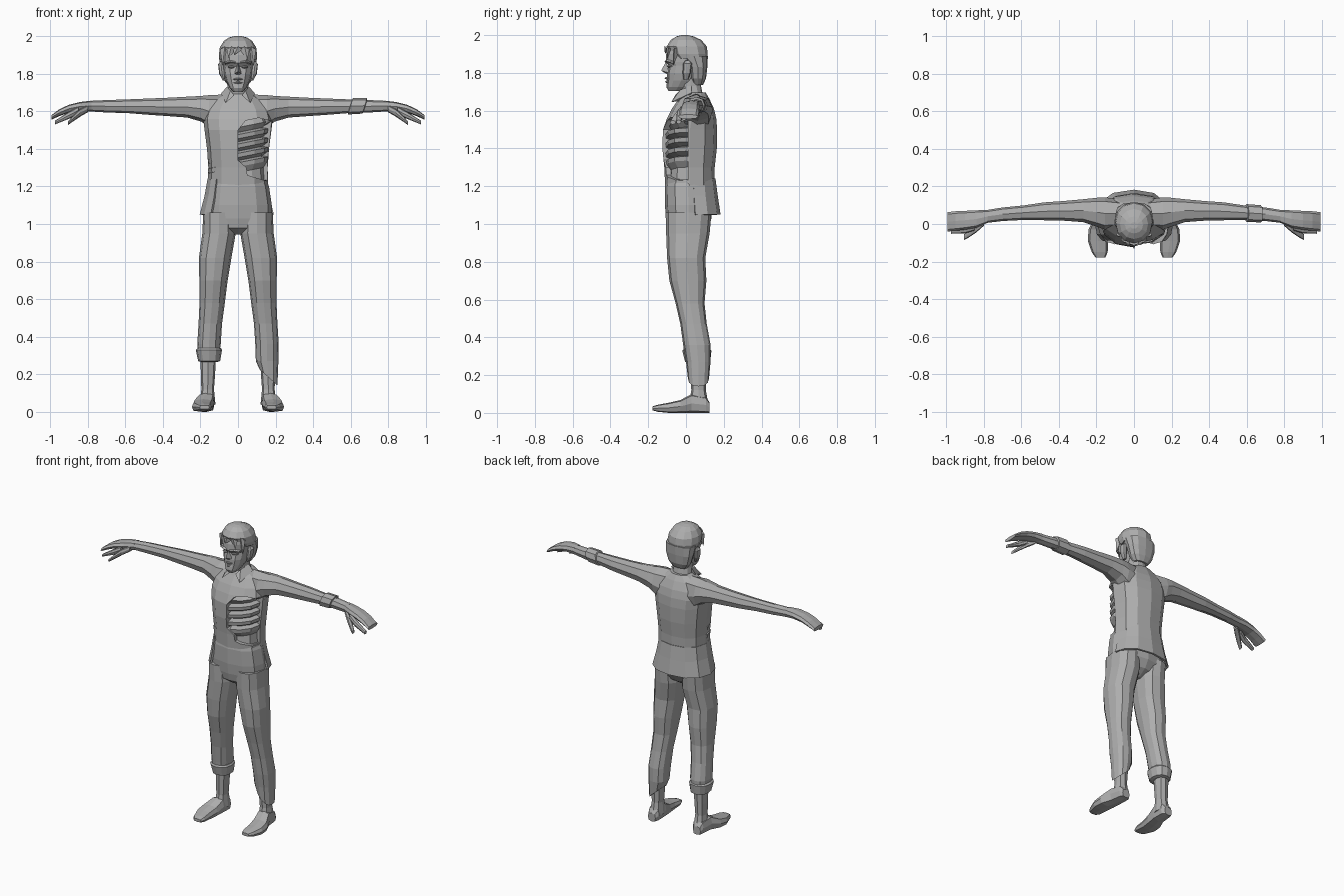
import bpy, bmesh, math
from mathutils import Vector

grey = bpy.data.materials.new("plain_grey")
grey.diffuse_color = (0.42, 0.42, 0.42, 1)


def add(name, verts, faces):
    me = bpy.data.meshes.new(name)
    me.from_pydata(verts, [], faces)
    bm = bmesh.new()
    bm.from_mesh(me)
    bmesh.ops.recalc_face_normals(bm, faces=bm.faces)
    bm.to_mesh(me)
    bm.free()
    me.materials.append(grey)
    ob = bpy.data.objects.new(name, me)
    bpy.context.collection.objects.link(ob)
    return ob


def loft(name, axis, rings, n=12, power=0.85, flip=1, warp=None):
    """Closed skin through rings (position, a0, a1, b0, b1) along an axis."""
    verts = []
    for p, a0, a1, b0, b1 in rings:
        for i in range(n):
            t = 2 * math.pi * i / n
            c, s = math.cos(t), math.sin(t)
            a = (a0 + a1) / 2 + (a1 - a0) / 2 * math.copysign(abs(c) ** power, c)
            b = (b0 + b1) / 2 + (b1 - b0) / 2 * math.copysign(abs(s) ** power, s)
            v = Vector({"x": (p, a, b), "y": (a, p, b), "z": (a, b, p)}[axis])
            if warp:
                v = warp(v)
            verts.append((v.x * flip, v.y, v.z))
    m = len(rings)
    faces = [(k * n + i, k * n + (i + 1) % n, (k + 1) * n + (i + 1) % n, (k + 1) * n + i)
             for k in range(m - 1) for i in range(n)]
    faces += [tuple(range(n)), tuple(range((m - 1) * n, m * n))]
    return add(name, verts, faces)


def sym(z, w, y0, y1):
    return (z, -w, w, y0, y1)


# shirt body, with the torn opening cut out of its left front
torso = loft("shirt_body", "z", [
    sym(1.14, .165, -.105, .15), sym(1.2, .16, -.11, .15), sym(1.3, .158, -.115, .152),
    sym(1.4, .165, -.125, .163), sym(1.5, .178, -.122, .165), sym(1.56, .185, -.10, .16),
    sym(1.61, .17, -.075, .148), sym(1.66, .13, -.04, .125), sym(1.695, .07, -.02, .105)])
outline = [(0, 1.34), (0, 1.5), (.04, 1.55), (.11, 1.565), (.17, 1.55), (.25, 1.5),
           (.25, 1.25), (.15, 1.23), (.05, 1.26), (.045, 1.3)]
k = len(outline)
cutter = add("opening_cutter", [(x, y, z) for y in (-.3, .01) for x, z in outline],
             [tuple(range(k)), tuple(range(k, 2 * k))] +
             [(i, (i + 1) % k, k + (i + 1) % k, k + i) for i in range(k)])
mod = torso.modifiers.new("opening", "BOOLEAN")
mod.object, mod.operation, mod.solver = cutter, "DIFFERENCE", "EXACT"
bpy.context.view_layer.objects.active = torso
bpy.ops.object.modifier_apply(modifier="opening")
bpy.data.objects.remove(cutter)

# ribs showing in the opening
ribs = [sym(1.20, .14, -.095, .1), sym(1.29, .135, -.085, .1)]
for i in range(4):
    z = 1.32 + i * .05
    ribs += [sym(z, .157, -.105, .1), sym(z + .022, .16, -.108, .1), sym(z + .034, .13, -.07, .1)]
ribs += [sym(1.53, .155, -.09, .1), sym(1.58, .13, -.05, .1)]
loft("rib_cage", "z", ribs, warp=lambda v: Vector((v.x, v.y, v.z + .2 * (v.x - .08))))

# loose shirt tail round the back and right side
arc = [math.radians(a) for a in (5, 30, 60, 90, 120, 150, 180, 210, 228)]
tail = []
for z, w, y0, y1 in [(1.24, .156, -.108, .15), (1.15, .172, -.115, .162), (1.05, .198, -.118, .177)]:
    for t in arc:
        c, s = math.cos(t), math.sin(t)
        wx = w - .012 if c > 0 else w
        tail.append((wx * math.copysign(abs(c) ** .85, c),
                     (y0 + y1) / 2 + (y1 - y0) / 2 * math.copysign(abs(s) ** .85, s), z))
q = len(arc)
shirt_tail = add("shirt_tail", tail, [(r * q + i, r * q + i + 1, r * q + q + i + 1, r * q + q + i)
                                      for r in range(2) for i in range(q - 1)])
solid = shirt_tail.modifiers.new("thickness", "SOLIDIFY")
solid.thickness, solid.offset = .012, 0

# trousers
loft("trouser_hips", "z", [
    sym(.945, .03, -.05, .05), sym(.98, .13, -.095, .105), sym(1.03, .182, -.105, .135),
    sym(1.1, .18, -.112, .14), sym(1.2, .165, -.112, .13), sym(1.235, .15, -.105, .12)])
upper = [(1.06, .02, .185, -.108, .135), (.95, .012, .19, -.105, .125), (.82, .035, .208, -.1, .102),
         (.7, .055, .206, -.088, .108), (.58, .07, .205, -.055, .098), (.47, .085, .21, -.03, .11),
         (.36, .092, .217, -.015, .13)]
loft("right_trouser_leg", "z", upper + [(.3, .1, .21, -.008, .128)], flip=-1)
loft("trouser_cuff", "z", [(.34, .092, .215, -.012, .125), (.33, .085, .225, -.02, .135),
                           (.27, .095, .212, -.005, .128), (.265, .11, .195, .01, .11)], flip=-1)


def ragged(v):
    if v.z < .25:
        v.z -= .9 * (v.x - .155)
    return v


loft("left_trouser_leg", "z", upper + [(.27, .095, .215, 0, .13), (.19, .115, .21, .01, .122)], warp=ragged)

for flip, side in ((-1, "right"), (1, "left")):
    # ankles and shoes
    loft(side + "_ankle", "z", [(.04, .12, .205, .015, .12), (.12, .128, .195, .028, .105),
                                (.2, .122, .198, .025, .108), (.34, .115, .2, .02, .115)], 8, .8, flip)
    loft(side + "_shoe", "y", [
        (.125, .14, .195, 0, .055), (.105, .125, .205, 0, .085), (.03, .125, .215, 0, .1),
        (-.03, .13, .242, 0, .068), (-.09, .138, .246, 0, .054), (-.15, .14, .225, .006, .043),
        (-.178, .152, .205, .014, .034)], 8, .6, flip)

    # sleeves and arms
    loft(side + "_arm", "x", [
        (.07, -.02, .13, 1.47, 1.69), (.155, -.03, .142, 1.515, 1.686), (.195, -.015, .14, 1.545, 1.682),
        (.27, .01, .132, 1.567, 1.678), (.38, .018, .122, 1.575, 1.672), (.48, .02, .115, 1.582, 1.668),
        (.58, .022, .1, 1.59, 1.664), (.7, .016, .088, 1.594, 1.66), (.8, .004, .072, 1.6, 1.655)],
        8, .85, flip)
    # hand, fingers and thumb
    loft(side + "_hand", "x", [
        (.78, .006, .074, 1.6, 1.657), (.84, -.02, .073, 1.602, 1.65), (.9, -.03, .07, 1.593, 1.635),
        (.95, -.036, .068, 1.575, 1.612), (.993, -.04, .063, 1.556, 1.58)], 8, .7, flip)
    loft(side + "_thumb", "x", [
        (.8, -.01, .03, 1.595, 1.632), (.84, -.045, 0, 1.572, 1.613),
        (.88, -.072, -.035, 1.545, 1.575), (.905, -.085, -.055, 1.527, 1.548)], 8, .8, flip)
    loft(side + "_forefinger", "x", [
        (.85, -.035, .005, 1.585, 1.625), (.9, -.05, -.015, 1.56, 1.598),
        (.975, -.052, -.025, 1.53, 1.55)], 8, .8, flip)

    # ears, collar points, brows and eyes
    loft(side + "_ear", "z", [(1.765, .068, .082, -.012, .012), (1.8, .07, .1, -.018, .025),
                              (1.85, .075, .106, -.015, .032), (1.865, .078, .095, -.005, .02)], 8, .8, flip)
    f = flip
    add(side + "_collar", [(.02 * f, -.055, 1.685), (.065 * f, -.078, 1.645), (.09 * f, .03, 1.695),
                           (.06 * f, .03, 1.73), (.04 * f, -.03, 1.71), (.06 * f, .02, 1.66)],
        [(0, 1, 4), (1, 2, 3, 4), (0, 5, 1), (1, 5, 2), (2, 5, 3), (3, 5, 0, 4)])
    loft(side + "_brow", "x", [(.012, -.115, -.09, 1.852, 1.866), (.04, -.11, -.085, 1.856, 1.872),
                               (.068, -.085, -.06, 1.85, 1.864)], 4, 1, flip)
    loft(side + "_eye", "x", [(.018, -.097, -.08, 1.833, 1.838), (.034, -.1, -.08, 1.828, 1.845),
                              (.054, -.087, -.07, 1.833, 1.838)], 8, 1, flip)

# torn band on the left forearm
loft("forearm_band", "x", [(.595, .03, .09, 1.595, 1.65), (.6, .012, .106, 1.583, 1.672),
                           (.675, .008, .1, 1.588, 1.672), (.68, .02, .085, 1.6, 1.65)], 8,
     warp=lambda v: Vector((v.x + .3 * (v.z - 1.63), v.y, v.z)))

# neck and head
loft("neck", "z", [sym(1.64, .08, -.03, .1), sym(1.69, .062, -.022, .088),
                   sym(1.73, .055, -.03, .08), sym(1.8, .055, -.03, .08)])
loft("head", "z", [
    sym(1.703, .026, -.092, -.02), sym(1.725, .045, -.104, .02), sym(1.76, .062, -.1, .05),
    sym(1.795, .073, -.1, .07), sym(1.838, .078, -.092, .09), sym(1.858, .08, -.108, .095),
    sym(1.9, .083, -.105, .1), sym(1.94, .08, -.09, .1)])
add("nose", [(0, -.105, 1.86), (-.02, -.09, 1.8), (.02, -.09, 1.8), (0, -.132, 1.812), (0, -.104, 1.795)],
    [(0, 1, 3), (0, 3, 2), (1, 4, 3), (3, 4, 2), (0, 2, 4, 1)])
for name, z, y in (("upper_lip", 1.772, -.113), ("lower_lip", 1.753, -.11)):
    loft(name, "x", [(-.028, -.092, -.08, z - .004, z + .002), (0, y, -.09, z - .007, z + .007),
                     (.028, -.092, -.08, z - .004, z + .002)], 8, 1)

# hair
loft("hair_top", "z", [sym(1.875, .099, -.062, .112), sym(1.9, .102, -.085, .115),
                       sym(1.94, .097, -.102, .11), sym(1.975, .075, -.08, .08),
                       sym(1.993, .048, -.05, .04), sym(2.0, .02, -.025, .01)], 12, .95)
loft("hair_back", "z", [sym(1.735, .05, .035, .09), sym(1.77, .078, .02, .106),
                        sym(1.83, .096, .012, .113), sym(1.89, .101, -.03, .116)], 12, .8)
for i, (x, tip_x, tip_z) in enumerate([(-.07, -.083, 1.84), (-.035, -.05, 1.885), (.0, -.02, 1.9),
                                       (.035, .05, 1.875), (.07, .084, 1.84)]):
    y = -.1 + 9 * x * x
    add(f"hair_lock_{i + 1}", [(x - .026, y - .004, 1.93), (x + .026, y - .004, 1.93), (x, y - .014, 1.945),
                               (x, y + .03, 1.94), (tip_x, y - .012, tip_z)],
        [(0, 2, 4), (2, 1, 4), (1, 3, 4), (3, 0, 4), (0, 3, 1, 2)])
